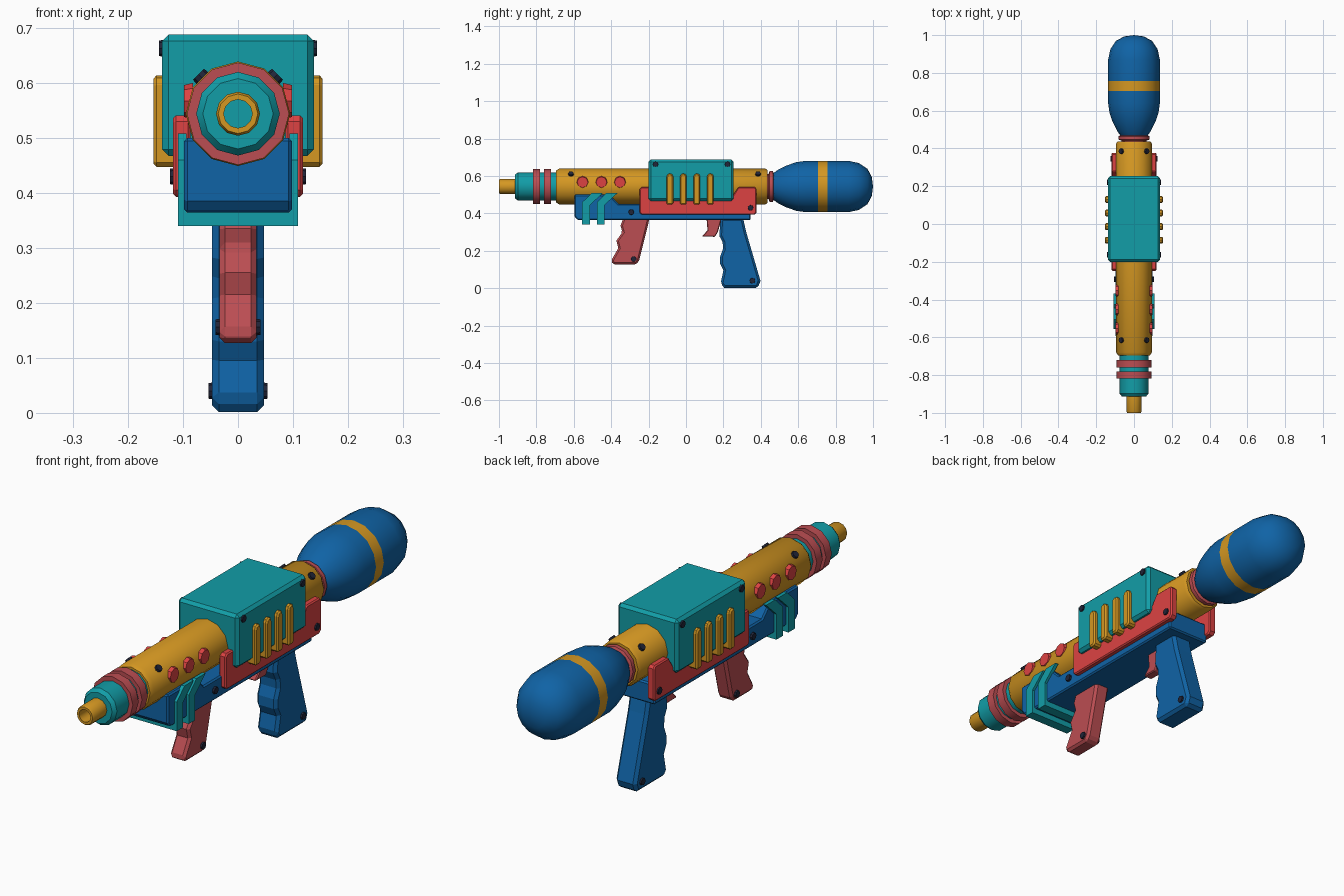
import bpy, bmesh, math
from mathutils import Vector

if "Cube" in bpy.data.objects:
    bpy.data.objects.remove(bpy.data.objects["Cube"])


def mat(name, r, g, b):
    m = bpy.data.materials.new(name)
    m.diffuse_color = (r, g, b, 1)
    m.use_nodes = True
    m.node_tree.nodes["Principled BSDF"].inputs["Base Color"].default_value = m.diffuse_color
    return m


TEAL = mat("teal", 0.006, 0.34, 0.39)
YELLOW = mat("golden yellow", 0.66, 0.31, 0.016)
BLUE = mat("blue", 0.005, 0.125, 0.38)
RED = mat("bright red", 0.72, 0.055, 0.055)
DULL = mat("dull red", 0.50, 0.075, 0.085)
NAVY = mat("dark navy", 0.015, 0.018, 0.04)
AXIS_Z = 0.544


def finish(bm, name, mats, bevel=0, smooth=False):
    bmesh.ops.recalc_face_normals(bm, faces=bm.faces)
    me = bpy.data.meshes.new(name)
    bm.to_mesh(me)
    bm.free()
    for m in mats:
        me.materials.append(m)
    if smooth:
        me.polygons.foreach_set("use_smooth", [True] * len(me.polygons))
        me.set_sharp_from_angle(angle=math.radians(35))
    ob = bpy.data.objects.new(name, me)
    bpy.context.collection.objects.link(ob)
    if bevel:
        b = ob.modifiers.new("bevel", 'BEVEL')
        b.width = bevel
        b.segments = 1
        b.limit_method = 'ANGLE'
        b.angle_limit = math.radians(50)
    return ob


def lathe(name, profile, mats, n=12, closed=False, stripe=None):
    """Spin (y, radius) points about the barrel axis."""
    bm = bmesh.new()
    rings = []
    for y, r in profile:
        if r == 0:
            rings.append([bm.verts.new((0, y, AXIS_Z))] * n)
        else:
            rings.append([bm.verts.new((r * math.sin(2 * math.pi * i / n), y,
                         AXIS_Z + r * math.cos(2 * math.pi * i / n))) for i in range(n)])
    pairs = list(zip(rings, rings[1:]))
    if closed:
        pairs.append((rings[-1], rings[0]))
    for a, b in pairs:
        for i in range(n):
            j = (i + 1) % n
            f = bm.faces.new(list(dict.fromkeys((a[i], a[j], b[j], b[i]))))
            if stripe and stripe[0] < f.calc_center_median().y < stripe[1]:
                f.material_index = 1
    return finish(bm, name, mats, smooth=True)


def prism(name, pts, x0, x1, m, bevel=0):
    """Extrude a side outline of (y, z) points from x0 to x1."""
    bm = bmesh.new()
    f = bm.faces.new([bm.verts.new((x0, y, z)) for y, z in pts])
    ext = bmesh.ops.extrude_face_region(bm, geom=[f])["geom"]
    bmesh.ops.translate(bm, vec=(x1 - x0, 0, 0),
                        verts=[v for v in ext if isinstance(v, bmesh.types.BMVert)])
    return finish(bm, name, [m], bevel)


def rect(y0, y1, z0, z1):
    return [(y0, z0), (y1, z0), (y1, z1), (y0, z1)]


def disc(name, pos, direction, r, depth, m, n=8):
    """Low disc centred at pos and facing along direction."""
    bm = bmesh.new()
    d = Vector(direction).normalized()
    bmesh.ops.create_cone(bm, cap_ends=True, segments=n, radius1=r, radius2=r * 0.88, depth=depth)
    bmesh.ops.transform(bm, matrix=d.to_track_quat('Z', 'Y').to_matrix().to_4x4(), verts=bm.verts)
    bmesh.ops.translate(bm, vec=pos, verts=bm.verts)
    return finish(bm, name, [m])


# Barrel, muzzle, rings and nozzle tube
lathe("barrel", [(-0.695, 0), (-0.695, 0.085), (-0.68, 0.095), (0.425, 0.095),
                 (0.437, 0.087), (0.437, 0)], [YELLOW], 12)
lathe("muzzle", [(-0.913, 0), (-0.913, 0.064), (-0.898, 0.076), (-0.69, 0.076), (-0.69, 0)], [TEAL], 12)
for y in (-0.80, -0.74):
    lathe("muzzle_ring", [(y - 0.019, 0.06), (y - 0.019, 0.093), (y + 0.019, 0.093),
                          (y + 0.019, 0.06)], [DULL], 12, closed=True)
lathe("nozzle", [(-0.905, 0.04), (-0.993, 0.04), (-1.0, 0.036), (-1.0, 0.026), (-0.905, 0.026)],
      [YELLOW], 12, closed=True)

# Rear collar and rounded tank with stripe
lathe("tank_collar", [(0.43, 0), (0.43, 0.066), (0.441, 0.066), (0.447, 0.083), (0.464, 0.083),
                      (0.470, 0.07), (0.480, 0.07), (0.480, 0)], [DULL], 12)
lathe("tank", [(0.466, 0), (0.466, 0.070), (0.49, 0.088), (0.54, 0.113), (0.59, 0.130),
               (0.64, 0.137), (0.705, 0.137), (0.756, 0.137), (0.87, 0.137), (0.925, 0.125),
               (0.97, 0.095), (0.993, 0.052), (1.0, 0)], [BLUE, YELLOW], 16, stripe=(0.705, 0.756))

# Top housing
prism("top_housing", rect(-0.20, 0.254, 0.467, 0.688), -0.138, 0.138, TEAL, 0.012)

# Lower receiver
prism("lower_receiver", [(-0.597, 0.385), (-0.58, 0.364), (0.345, 0.364), (0.345, 0.45),
                         (-0.36, 0.45), (-0.41, 0.50), (-0.597, 0.50)], -0.098, 0.098, BLUE, 0.006)

# Grips and trigger
prism("rear_grip", [(0.185, 0.375), (0.305, 0.375), (0.322, 0.30), (0.398, 0.04), (0.385, 0.002),
                    (0.205, 0.002), (0.185, 0.025), (0.20, 0.095), (0.183, 0.13), (0.183, 0.17),
                    (0.198, 0.21), (0.196, 0.245), (0.178, 0.28)], -0.047, 0.047, BLUE, 0.012)
prism("front_grip", [(-0.335, 0.375), (-0.195, 0.375), (-0.205, 0.33), (-0.25, 0.15), (-0.265, 0.127),
                     (-0.39, 0.127), (-0.40, 0.148), (-0.362, 0.215), (-0.372, 0.255),
                     (-0.340, 0.30), (-0.350, 0.335)], -0.034, 0.034, DULL, 0.01)
prism("trigger", [(0.11, 0.37), (0.19, 0.37), (0.17, 0.30), (0.155, 0.275), (0.085, 0.277),
                  (0.115, 0.31)], -0.02, 0.02, DULL, 0.004)

# Clamp bands wrapped under the front of the receiver
for dy in (0, 0.078):
    prism("clamp_bottom", rect(-0.555 + dy, -0.513 + dy, 0.34, 0.364), -0.108, 0.108, TEAL)
    for s in (-1, 1):
        prism("clamp_side", [(-0.555 + dy, 0.34), (-0.513 + dy, 0.34), (-0.513 + dy, 0.445),
                             (-0.445 + dy, 0.508), (-0.505 + dy, 0.508), (-0.555 + dy, 0.46)],
              s * 0.094, s * 0.109, TEAL)

# Parts mirrored on both sides
for s in (-1, 1):
    prism("side_plate", [(-0.248, 0.405), (-0.238, 0.393), (0.365, 0.393), (0.377, 0.405),
                         (0.377, 0.53), (0.367, 0.541), (0.28, 0.541), (0.24, 0.48),
                         (-0.18, 0.48), (-0.195, 0.541), (-0.238, 0.541), (-0.248, 0.53)],
          s * 0.086, s * 0.118, RED, 0.005)
    # Vent ribs with rounded tops
    for i in range(4):
        y = -0.086 + i * 0.072
        arc = [(y + 0.018 * math.cos(math.pi * k / 4), 0.596 + 0.018 * math.sin(math.pi * k / 4))
               for k in range(5)]
        prism("vent_rib", [(y - 0.018, 0.455), (y - 0.010, 0.447), (y + 0.010, 0.447),
                           (y + 0.018, 0.455)] + arc, s * 0.11, s * 0.154, YELLOW, 0.006)
    # Round barrel buttons
    for y in (-0.553, -0.452, -0.353):
        disc("barrel_button", (s * 0.090, y, 0.567), (s, 0, 0), 0.033, 0.016, RED, 8)
    # Bolts
    for y in (-0.163, 0.222):
        disc("housing_bolt", (s * 0.137, y, 0.663), (s, 0, 0), 0.016, 0.014, NAVY)
    for y in (-0.615, 0.385):
        disc("barrel_bolt", (s * 0.066, y, AXIS_Z + 0.066), (s, 0, 1), 0.016, 0.016, NAVY)
    for x, y, z in ((0.117, 0.345, 0.43), (0.1, -0.293, 0.407), (0.047, 0.355, 0.04), (0.034, -0.28, 0.156)):
        disc("side_bolt", (s * x, y, z), (s, 0, 0), 0.016, 0.014, NAVY)
